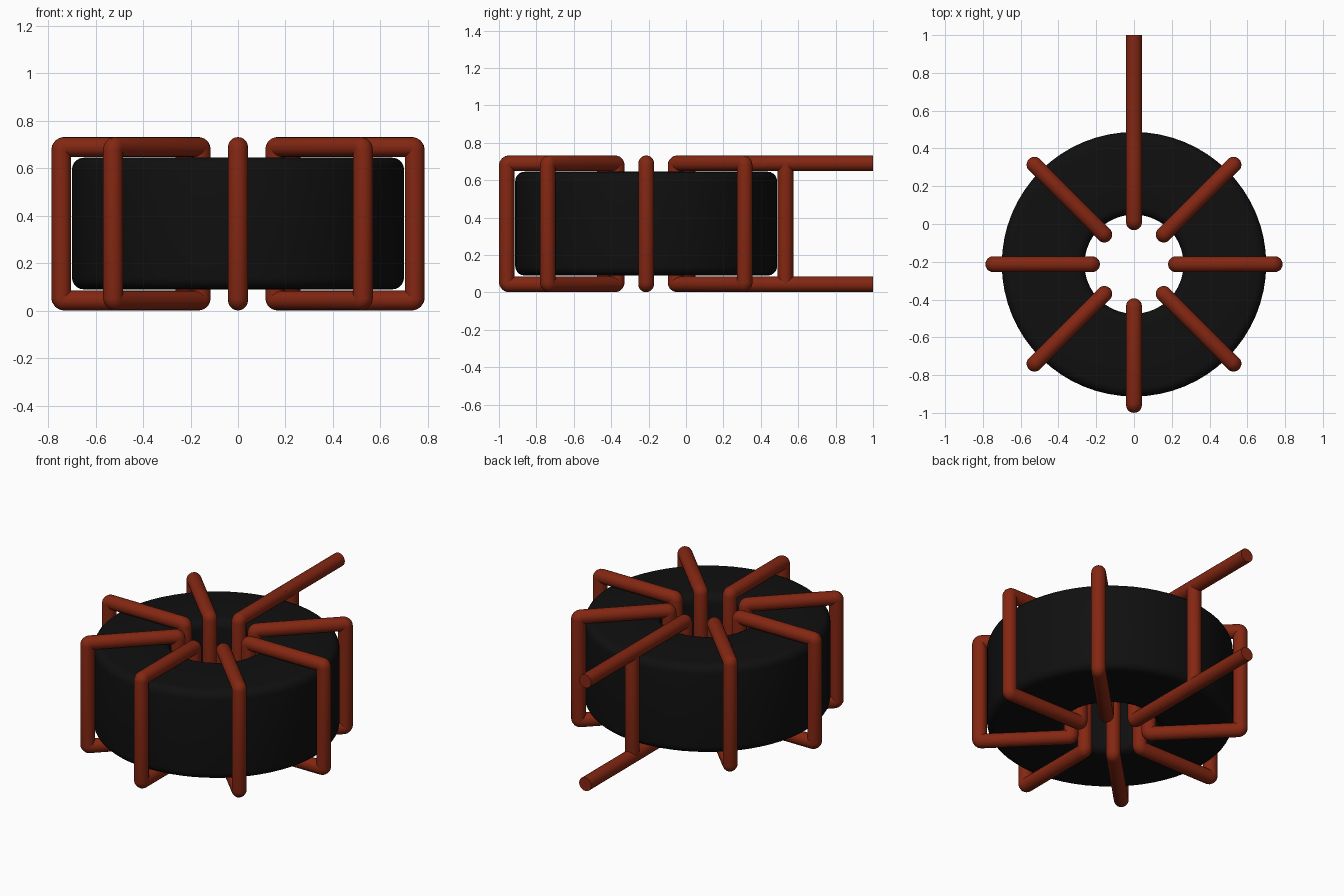
import bpy, bmesh, math
from mathutils import Vector, Matrix

cube = bpy.data.objects.get("Cube")
if cube:
    bpy.data.objects.remove(cube, do_unlink=True)

CY = -0.213                   # ring centre on y
R = 0.042                     # wire radius
R_IN, R_OUT = 0.222, 0.745    # wire loop, radial extent of its centre line
Z_LO, Z_HI = 0.043, 0.69      # wire loop, height of its centre line


def material(name, color, rough):
    m = bpy.data.materials.new(name)
    m.use_nodes = True
    m.diffuse_color = (*color, 1)
    bsdf = m.node_tree.nodes["Principled BSDF"]
    bsdf.inputs["Base Color"].default_value = (*color, 1)
    bsdf.inputs["Roughness"].default_value = rough
    return m


black = material("black ferrite", (0.005, 0.005, 0.005), 0.6)
copper = material("copper red", (0.23, 0.02, 0.006), 0.5)


def rounded_rect(x0, x1, z0, z1, r, steps):
    """Points of a rounded rectangle in the xz plane."""
    pts = []
    corners = [(x1 - r, z1 - r), (x0 + r, z1 - r), (x0 + r, z0 + r), (x1 - r, z0 + r)]
    for k, (cx, cz) in enumerate(corners):
        for i in range(steps + 1):
            a = math.pi / 2 * (k + i / steps)
            pts.append(Vector((cx + r * math.cos(a), 0, cz + r * math.sin(a))))
    return pts


def finish(obj, mat, angle):
    obj.data.materials.append(mat)
    bpy.ops.object.select_all(action="DESELECT")
    obj.select_set(True)
    bpy.context.view_layer.objects.active = obj
    bpy.ops.object.shade_smooth_by_angle(angle=math.radians(angle))


def mesh_object(name, bm):
    bmesh.ops.recalc_face_normals(bm, faces=bm.faces)
    me = bpy.data.meshes.new(name)
    bm.to_mesh(me)
    bm.free()
    obj = bpy.data.objects.new(name, me)
    bpy.context.collection.objects.link(obj)
    return obj


# Ring core: rounded rectangle turned around the vertical axis
bm = bmesh.new()
verts = [bm.verts.new(p) for p in rounded_rect(0.262, 0.70, 0.09, 0.645, 0.05, 5)]
edges = [bm.edges.new((verts[i - 1], verts[i])) for i in range(len(verts))]
bmesh.ops.spin(bm, geom=verts + edges, cent=(0, 0, 0), axis=(0, 0, 1),
               angle=math.tau, steps=64, use_merge=True)
bmesh.ops.remove_doubles(bm, verts=bm.verts, dist=1e-4)
core = mesh_object("ring_core", bm)
core.location.y = CY
finish(core, black, 40)


# Wire loop: circle swept along a closed path with tight corners
def wire_loop(name, angle, sides=20):
    path = rounded_rect(R_IN, R_OUT, Z_LO, Z_HI, 0.012, 4)
    n = len(path)
    bm = bmesh.new()
    rings = []
    for i, p in enumerate(path):
        d = ((path[(i + 1) % n] - p).normalized() + (p - path[i - 1]).normalized()).normalized()
        side = Vector((0, 1, 0))
        out = d.cross(side)
        rings.append([bm.verts.new(p + R * (math.cos(a) * out + math.sin(a) * side))
                      for a in (math.tau * j / sides for j in range(sides))])
    for i in range(n):
        a, b = rings[i - 1], rings[i]
        for j in range(sides):
            bm.faces.new((a[j - 1], a[j], b[j], b[j - 1]))
    bm.transform(Matrix.Translation((0, CY, 0)) @ Matrix.Rotation(angle, 4, "Z"))
    obj = mesh_object(name, bm)
    finish(obj, copper, 50)


for k in range(8):
    wire_loop(f"wire_loop_{k + 1}", k * math.pi / 4)

# Two straight leads running backwards from the rear loop
for name, z in (("upper_lead", Z_HI), ("lower_lead", Z_LO)):
    y0, y1 = CY + R_OUT - 0.1, 1.0
    bpy.ops.mesh.primitive_cylinder_add(vertices=20, radius=R, depth=y1 - y0,
                                        location=(0, (y0 + y1) / 2, z),
                                        rotation=(math.pi / 2, 0, 0))
    lead = bpy.context.object
    lead.name = name
    finish(lead, copper, 50)
